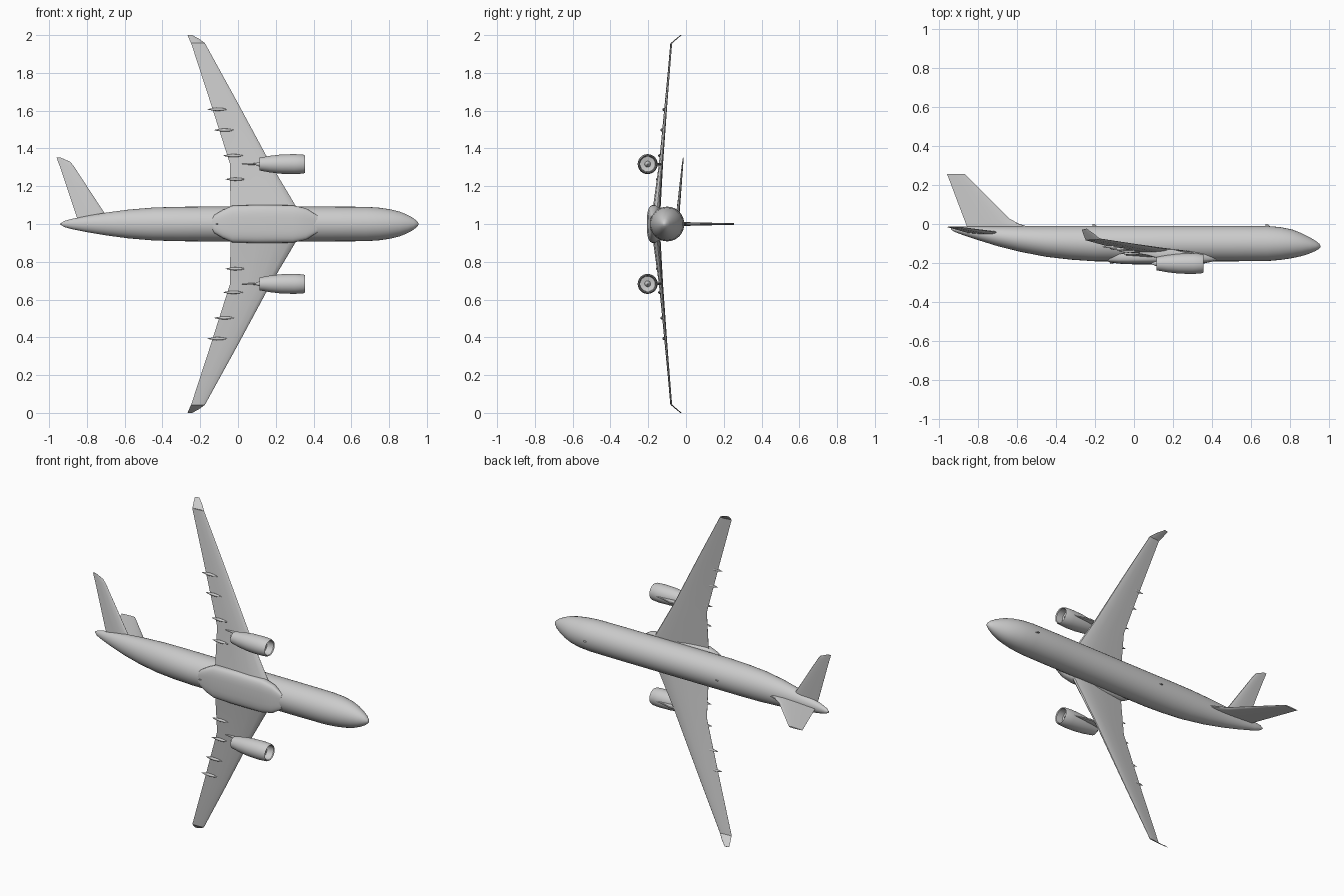
import bpy, bmesh, math
from mathutils import Vector

if "Cube" in bpy.data.objects:
    bpy.data.objects.remove(bpy.data.objects["Cube"])

grey = bpy.data.materials.new("light grey paint")
grey.use_nodes = True
grey.diffuse_color = (0.6, 0.6, 0.6, 1)
grey.node_tree.nodes["Principled BSDF"].inputs["Base Color"].default_value = (0.6, 0.6, 0.6, 1)

# The aircraft points its nose to +x, its roof to +y, and spans z, centred on z = 1.
MID = 1.0


def loft(name, rings, angle=35):
    """Skin a list of equal-length point rings and cap both ends."""
    bm = bmesh.new()
    loops = [[bm.verts.new(p) for p in ring] for ring in rings]
    n = len(rings[0])
    for a, b in zip(loops, loops[1:]):
        for i in range(n):
            j = (i + 1) % n
            bm.faces.new((a[i], a[j], b[j], b[i]))
    bm.faces.new(loops[0])
    bm.faces.new(loops[-1])
    bmesh.ops.recalc_face_normals(bm, faces=bm.faces)
    mesh = bpy.data.meshes.new(name)
    bm.to_mesh(mesh)
    bm.free()
    mesh.materials.append(grey)
    obj = bpy.data.objects.new(name, mesh)
    bpy.context.collection.objects.link(obj)
    bpy.ops.object.select_all(action='DESELECT')
    obj.select_set(True)
    bpy.context.view_layer.objects.active = obj
    bpy.ops.object.shade_smooth_by_angle(angle=math.radians(angle))
    return obj


def section(x, half_w, top, bottom, z=MID, power=2.0, n=32):
    """Superellipse ring across the x axis."""
    cy, hy, ring = (top + bottom) / 2, (top - bottom) / 2, []
    for i in range(n):
        a = 2 * math.pi * i / n
        c, s = math.cos(a), math.sin(a)
        ring.append((x, cy + hy * math.copysign(abs(s) ** (2 / power), s),
                     z + half_w * math.copysign(abs(c) ** (2 / power), c)))
    return ring


FOIL = [(0, 0), (0.02, 0.2), (0.1, 0.38), (0.3, 0.5), (0.6, 0.36), (1, 0.02),
        (1, -0.02), (0.6, -0.36), (0.3, -0.5), (0.1, -0.38), (0.02, -0.2)]


def foil(lead, trail, thick, normal):
    """Aerofoil ring between a leading and a trailing point."""
    lead, trail, normal = Vector(lead), Vector(trail), Vector(normal).normalized()
    return [lead.lerp(trail, t) + normal * h * thick for t, h in FOIL]


# Fuselage: x, half width, roof height, belly height
body = [(0.955, 0.003, -0.112, -0.118), (0.95, 0.013, -0.102, -0.126),
        (0.93, 0.030, -0.086, -0.138), (0.90, 0.047, -0.068, -0.151),
        (0.86, 0.064, -0.048, -0.164), (0.81, 0.077, -0.028, -0.175),
        (0.75, 0.086, -0.016, -0.184), (0.68, 0.091, -0.010, -0.190),
        (0.50, 0.092, -0.009, -0.191), (-0.20, 0.092, -0.009, -0.191),
        (-0.32, 0.091, -0.009, -0.183), (-0.45, 0.087, -0.010, -0.168),
        (-0.58, 0.076, -0.011, -0.143), (-0.70, 0.060, -0.012, -0.113),
        (-0.80, 0.043, -0.012, -0.082), (-0.88, 0.027, -0.013, -0.055),
        (-0.92, 0.016, -0.014, -0.040), (-0.938, 0.004, -0.018, -0.028)]
loft("fuselage", [section(*s) for s in body])

# Belly fairing around the wing root
fairing = [(-0.145, 0.015, -0.17, -0.186), (-0.125, 0.048, -0.155, -0.196),
           (-0.08, 0.075, -0.14, -0.203), (-0.03, 0.097, -0.132, -0.206),
           (0.10, 0.101, -0.125, -0.207), (0.29, 0.099, -0.13, -0.207),
           (0.36, 0.083, -0.145, -0.202), (0.42, 0.045, -0.165, -0.188)]
loft("belly_fairing", [section(*s, power=3) for s in fairing])

# Vertical fin: height, leading x, trailing x, thickness
fin = [(-0.05, -0.53, -0.84, 0.022), (-0.012, -0.55, -0.856, 0.021),
       (0.004, -0.596, -0.862, 0.02), (0.03, -0.642, -0.872, 0.018),
       (0.255, -0.867, -0.957, 0.008)]
loft("tail_fin", [foil((l, y, MID), (t, y, MID), th, (0, 0, 1)) for y, l, t, th in fin])

# Single tailplane on the +z side: span, leading x, trailing x, height, thickness
plane = [(0.0, -0.668, -0.84, -0.048, 0.02), (0.055, -0.705, -0.86, -0.043, 0.018),
         (0.31, -0.872, -0.945, -0.019, 0.008), (0.33, -0.89, -0.953, -0.017, 0.006),
         (0.352, -0.94, -0.96, -0.015, 0.003)]
loft("tailplane", [foil((l, y, MID + d), (t, y, MID + d), th, (0, 1, 0))
                   for d, l, t, y, th in plane])

# Wing: span, leading x, trailing x, height, thickness
wing = [(0.04, 0.34, -0.04, -0.162, 0.045), (0.10, 0.303, -0.04, -0.155, 0.040),
        (0.32, 0.172, -0.043, -0.134, 0.022), (0.65, -0.006, -0.148, -0.106, 0.013),
        (0.957, -0.175, -0.248, -0.079, 0.006)]
winglet = [(0.957, -0.175, -0.248, -0.079, 0.006), (0.978, -0.203, -0.258, -0.055, 0.005),
           (1.0, -0.242, -0.267, -0.028, 0.003)]

# Nacelle profile: x, radius (rear nozzle, outer skin, intake, spinner)
nacelle = [(0.09, 0.004), (0.125, 0.017), (0.14, 0.028), (0.115, 0.031), (0.115, 0.034),
           (0.17, 0.044), (0.23, 0.051), (0.30, 0.053), (0.345, 0.050), (0.355, 0.046),
           (0.35, 0.042), (0.31, 0.040), (0.305, 0.016), (0.32, 0.010), (0.33, 0.002)]
ENGINE_Y, ENGINE_D = -0.203, 0.317

# Pylon: x, half width, top, bottom
pylon = [(0.02, 0.002, -0.146, -0.151), (0.07, 0.004, -0.138, -0.160),
         (0.13, 0.007, -0.132, -0.178), (0.20, 0.007, -0.128, -0.180),
         (0.25, 0.006, -0.142, -0.175), (0.31, 0.003, -0.151, -0.165)]

# Flap track fairings: x, span, height
tracks = [(-0.108, 0.607, -0.117), (-0.072, 0.497, -0.127),
          (-0.025, 0.362, -0.139), (-0.012, 0.237, -0.151)]
pod = [(-0.053, 0.001), (-0.035, 0.005), (-0.005, 0.0085), (0.025, 0.007), (0.052, 0.001)]

for side, s in (("left", 1), ("right", -1)):
    loft(side + "_wing", [foil((l, y + 0.004, MID + s * d), (t, y - 0.004, MID + s * d), th, (0, 1, 0))
                          for d, l, t, y, th in wing])
    loft(side + "_winglet", [foil((l, y + 0.004, MID + s * d), (t, y - 0.002, MID + s * d), th,
                                  (0, 0.66, -0.75 * s)) for d, l, t, y, th in winglet])
    ez = MID + s * ENGINE_D
    loft(side + "_engine", [section(x, r, ENGINE_Y + r, ENGINE_Y - r, ez) for x, r in nacelle])
    loft(side + "_pylon", [section(*p, z=ez, power=3, n=12) for p in pylon])
    for i, (x, d, y) in enumerate(tracks, 1):
        loft(f"{side}_flap_fairing_{i}",
             [section(x + px, r, y + r, y - r, MID + s * d, n=12) for px, r in pod])

# Small blade antennas on the roof and belly
for name, x, y, h in (("front_roof_antenna", 0.685, -0.012, 0.013),
                      ("rear_roof_antenna", -0.2, -0.012, 0.011),
                      ("belly_antenna", -0.11, -0.19, -0.016)):
    loft(name, [foil((x + 0.012, y, MID), (x - 0.012, y, MID), 0.005, (0, 0, 1)),
                foil((x, y + h, MID), (x - 0.012, y + h, MID), 0.003, (0, 0, 1))])
